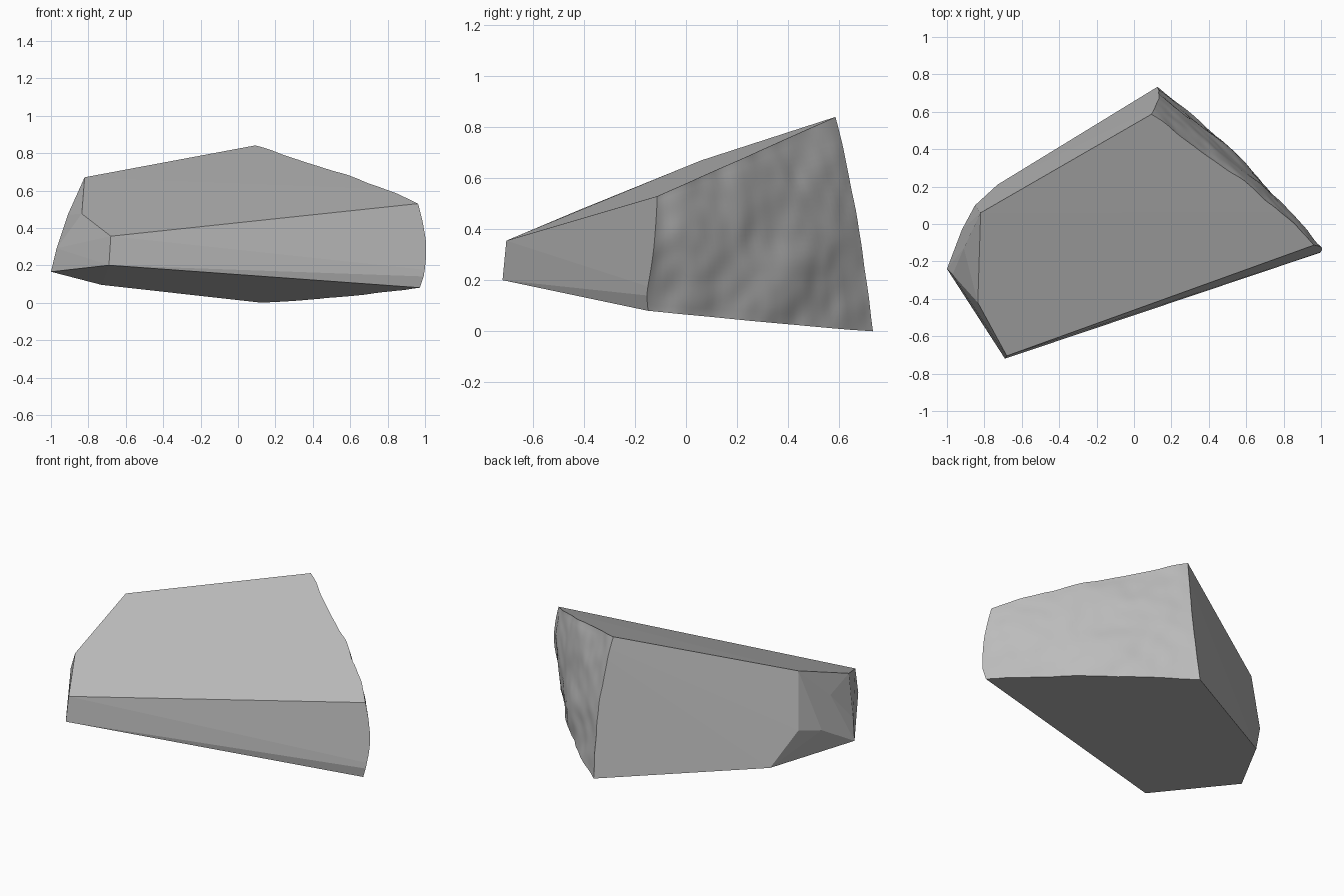
import bpy, bmesh, math
from mathutils import Vector, noise

cube = bpy.data.objects.get("Cube")
if cube:
    bpy.data.objects.remove(cube, do_unlink=True)

stone = bpy.data.materials.new("stone_grey")
stone.use_nodes = True
grey = (0.5, 0.5, 0.5, 1)
stone.diffuse_color = grey
stone.node_tree.nodes["Principled BSDF"].inputs["Base Color"].default_value = grey


def add_object(name, bm):
    bmesh.ops.recalc_face_normals(bm, faces=bm.faces)
    mesh = bpy.data.meshes.new(name)
    bm.to_mesh(mesh)
    bm.free()
    obj = bpy.data.objects.new(name, mesh)
    bpy.context.collection.objects.link(obj)
    mesh.materials.append(stone)
    return obj


# Corners of the slab
top_back = Vector((0.09, 0.585, 0.84))
top_right = Vector((0.97, -0.11, 0.53))
top_front = Vector((-0.68, -0.705, 0.355))
top_left = Vector((-0.82, 0.06, 0.67))
low_back = Vector((0.12, 0.73, 0.0))
low_right = Vector((0.97, -0.15, 0.08))
bevel_right = Vector((0.99, -0.155, 0.14))
low_front = Vector((-0.69, -0.72, 0.20))
low_left = Vector((-0.73, 0.21, 0.095))

# Chipped facets at the left end
chips = [Vector(p) for p in (
    (-0.835, -0.42, 0.475), (-1.0, -0.24, 0.165), (-0.91, -0.13, 0.47),
    (-0.97, -0.27, 0.29), (-0.85, 0.10, 0.32), (-0.92, -0.03, 0.29))]


def beyond(start, end):
    return end + (end - start) * 0.3


# Flat-faced block, running past the broken side
bm = bmesh.new()
points = [top_front, top_left, low_front, low_left, *chips,
          beyond(top_left, top_back), beyond(low_left, low_back),
          beyond(top_front, top_right), beyond(low_front, low_right),
          beyond(low_front, bevel_right)]
for p in points:
    bm.verts.new(p)
hull = bmesh.ops.convex_hull(bm, input=bm.verts)
bmesh.ops.delete(bm, geom=[g for g in hull["geom_interior"] if g.is_valid], context="VERTS")
rock = add_object("rock", bm)

# Rough fracture surface, swept inwards into a solid
outward = Vector((0.69, 0.72, 0.08)).normalized()


def arch(u):
    return math.sin(math.pi * min(max(u, 0), 1))


def fracture(t, s):
    base = low_back.lerp(low_right, t).lerp(top_back.lerp(top_right, t), s)
    bulge = 0.03 * arch(s) + arch(t) * (0.02 + 0.03 * (1 - min(max(s, 0), 1)))
    rough = noise.noise(base * 4) * 0.016 + noise.noise(base * 10) * 0.006
    return base + outward * (bulge + rough)


bm = bmesh.new()
nt, ns = 90, 80
grid = [[bm.verts.new(fracture(-0.5 + 2 * i / nt, -0.8 + 2.6 * j / ns))
         for j in range(ns + 1)] for i in range(nt + 1)]
for i in range(nt):
    for j in range(ns):
        bm.faces.new((grid[i][j], grid[i + 1][j], grid[i + 1][j + 1], grid[i][j + 1]))
rim = [e for e in bm.edges if e.is_boundary]
swept = bmesh.ops.extrude_edge_only(bm, edges=rim)["geom"]
bmesh.ops.translate(bm, vec=Vector((-2, -2, 0)),
                    verts=[g for g in swept if isinstance(g, bmesh.types.BMVert)])
bmesh.ops.contextual_create(bm, geom=[g for g in swept if isinstance(g, bmesh.types.BMEdge)])
bmesh.ops.triangulate(bm, faces=bm.faces)
cutter = add_object("fracture_cutter", bm)
cutter.hide_render = True

# Keep the part of the block behind the fracture
cut = rock.modifiers.new("fracture", "BOOLEAN")
cut.operation = "INTERSECT"
cut.solver = "EXACT"
cut.object = cutter
bpy.context.view_layer.update()
result = bpy.data.meshes.new_from_object(
    rock.evaluated_get(bpy.context.evaluated_depsgraph_get()))
rock.modifiers.clear()
rock.data = result
bpy.data.objects.remove(cutter, do_unlink=True)

# Smooth the rough side only
for poly in rock.data.polygons:
    poly.use_smooth = poly.normal.dot(outward) > 0.6

# Rest on the ground
lowest = min(v.co.z for v in rock.data.vertices)
for v in rock.data.vertices:
    v.co.z -= lowest
